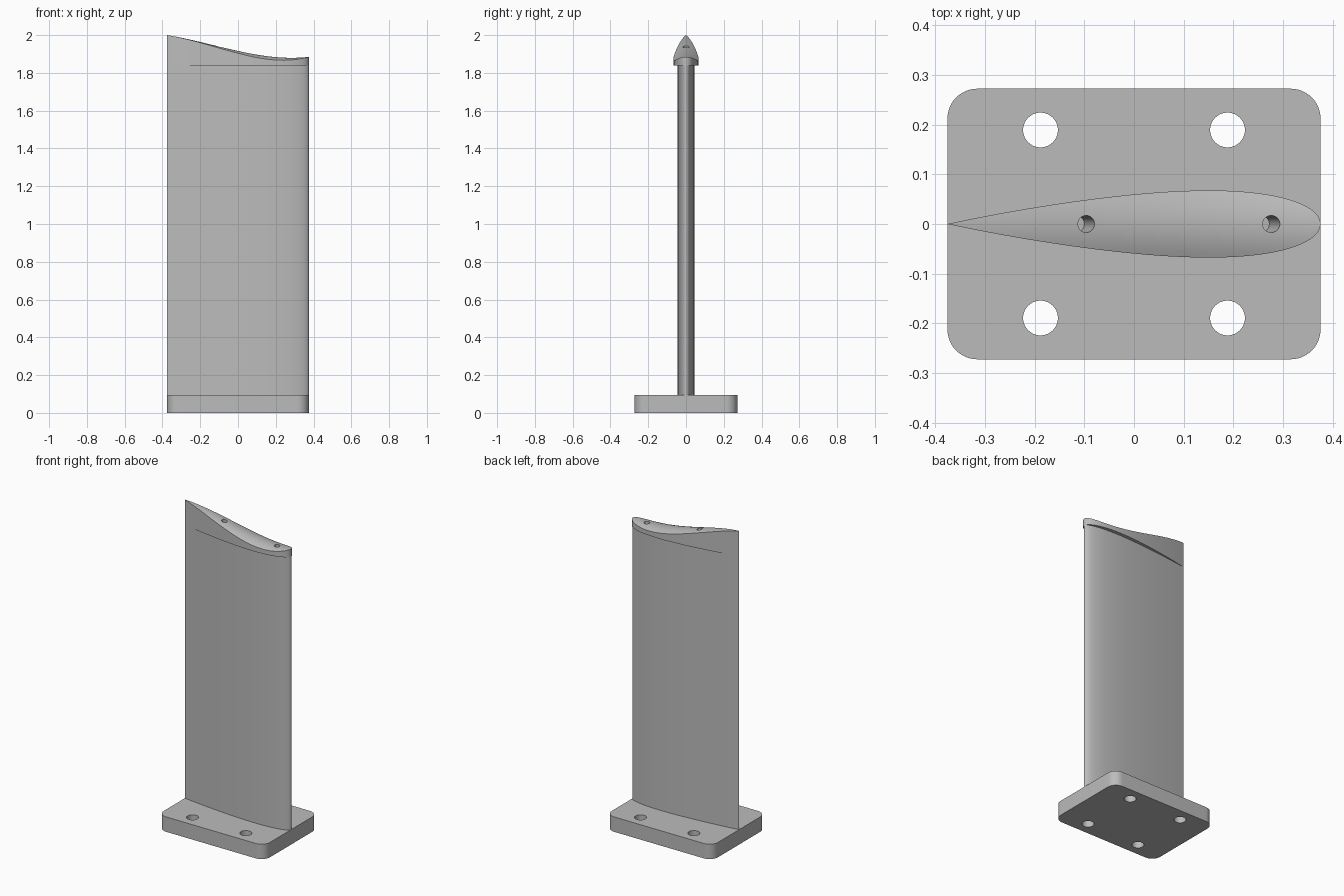
import bpy, bmesh, math
from mathutils import Matrix

if "Cube" in bpy.data.objects:
    bpy.data.objects.remove(bpy.data.objects["Cube"])

CHORD = 0.75
PLATE_TOP, CAP_BOTTOM = 0.095, 1.838

grey = bpy.data.materials.new("light_grey")
grey.diffuse_color = (0.5, 0.5, 0.5, 1)
grey.use_nodes = True
grey.node_tree.nodes["Principled BSDF"].inputs["Base Color"].default_value = grey.diffuse_color


def finish(bm, name):
    bmesh.ops.remove_doubles(bm, verts=bm.verts, dist=1e-6)
    bmesh.ops.recalc_face_normals(bm, faces=bm.faces)
    me = bpy.data.meshes.new(name)
    bm.to_mesh(me)
    bm.free()
    ob = bpy.data.objects.new(name, me)
    bpy.context.collection.objects.link(ob)
    me.materials.append(grey)
    return ob


def extrude_outline(points, z0, z1, name):
    bm = bmesh.new()
    face = bm.faces.new([bm.verts.new((x, y, z0)) for x, y in points])
    ext = bmesh.ops.extrude_face_region(bm, geom=[face])
    for v in ext["geom"]:
        if isinstance(v, bmesh.types.BMVert):
            v.co.z = z1
    return finish(bm, name)


def half_width(t, thick):
    # symmetric aerofoil, t = 0 at the nose, closed tail
    return max(0.0, 5 * thick * CHORD * (0.2969 * math.sqrt(t) - 0.126 * t
               - 0.3516 * t**2 + 0.2843 * t**3 - 0.1036 * t**4))


def stations(n):
    return [(1 - math.cos(math.pi * i / n)) / 2 for i in range(n + 1)]


def drill(targets, x, y, z, r, depth, tilt=0.0):
    # cylinder centred on (x, y, z), its axis leaning towards +x
    bm = bmesh.new()
    bmesh.ops.create_cone(bm, cap_ends=True, segments=40, radius1=r, radius2=r, depth=depth * 2,
                          matrix=Matrix.Translation((x, y, z)) @ Matrix.Rotation(tilt, 4, 'Y'))
    cutter = finish(bm, "hole_cutter")
    cutter.hide_render = True
    for ob in targets:
        mod = ob.modifiers.new("hole", 'BOOLEAN')
        mod.operation, mod.solver, mod.object = 'DIFFERENCE', 'EXACT', cutter
        bpy.context.view_layer.objects.active = ob
        bpy.ops.object.modifier_apply(modifier=mod.name)
    bpy.data.objects.remove(cutter)


# base plate with rounded corners
outline = []
R, HX, HY = 0.06, 0.375, 0.272
for k, (sx, sy) in enumerate([(1, 1), (-1, 1), (-1, -1), (1, -1)]):
    for i in range(13):
        a = math.pi / 2 * (k + i / 12)
        outline.append((sx * (HX - R) + R * math.cos(a), sy * (HY - R) + R * math.sin(a)))
plate = extrude_outline(outline, 0, PLATE_TOP, "base_plate")
for sx in (-1, 1):
    for sy in (-1, 1):
        drill([plate], sx * 0.188, sy * 0.189, 0.05, 0.035, 0.2)

# slim aerofoil mast
ts = stations(48)
upper = [(HX - CHORD * t, half_width(t, 0.12)) for t in ts[:-1]] + [(-HX, 0)]
lower = [(x, -y) for x, y in reversed(upper[1:-1])]
mast = extrude_outline(upper + lower, PLATE_TOP, CAP_BOTTOM, "mast")


# thicker cap with a saddle-shaped top
def ridge(x):
    pts = [(-0.375, 2.0), (-0.09, 1.937), (0.15, 1.889), (0.375, 1.885)]
    total = 0
    for i, (xi, zi) in enumerate(pts):
        for j, (xj, _) in enumerate(pts):
            if i != j:
                zi *= (x - xj) / (xi - xj)
        total += zi
    return total


bm = bmesh.new()
COLS = 12
top, bottom = [], []
for t in ts:
    x = HX - CHORD * t
    w = 0 if t > 0.9999 else half_width(t, 0.18)
    ys = [w * (2 * j / COLS - 1) for j in range(COLS + 1)] if w else [0.0]
    top.append([bm.verts.new((x, y, ridge(x) - 3.5 * y * y)) for y in ys])
    bottom.append([bm.verts.new((x, y, CAP_BOTTOM)) for y in ys])


def bridge(a, b, c, d):
    # face from four corners, dropping repeats at the tips
    vs = list(dict.fromkeys((a, b, c, d)))
    if len(vs) > 2:
        bm.faces.new(vs)


def at(row, j):
    return row[j] if len(row) > 1 else row[0]


for i in range(len(ts) - 1):
    for grid in (top, bottom):
        for j in range(COLS):
            bridge(at(grid[i], j), at(grid[i], j + 1), at(grid[i + 1], j + 1), at(grid[i + 1], j))
    for j in (0, COLS):
        bridge(at(top[i], j), at(top[i + 1], j), at(bottom[i + 1], j), at(bottom[i], j))
cap = finish(bm, "mast_cap")

# two screw holes square to the sloping top
for x in (-0.096, 0.276):
    drill([cap, mast], x, 0, ridge(x), 0.017, 0.13, 0.16)

# smooth curved sides, crisp edges
for ob in (plate, mast, cap):
    bpy.ops.object.select_all(action='DESELECT')
    ob.select_set(True)
    bpy.context.view_layer.objects.active = ob
    bpy.ops.object.shade_smooth_by_angle(angle=math.radians(30))
